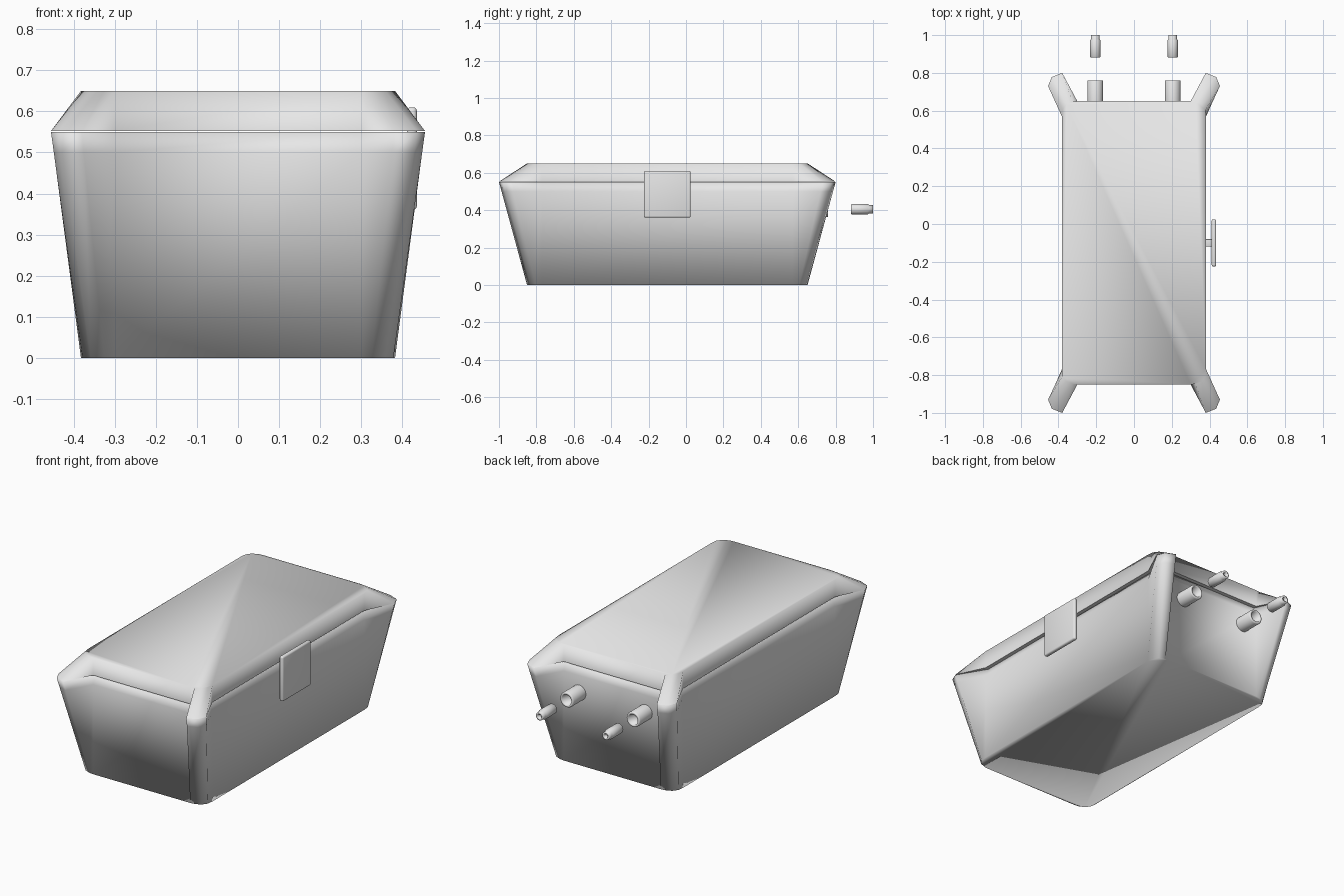
import bpy, bmesh, math

if "Cube" in bpy.data.objects:
    bpy.data.objects.remove(bpy.data.objects["Cube"])

mat = bpy.data.materials.new("light_grey")
mat.diffuse_color = (0.8, 0.8, 0.8, 1)
mat.use_nodes = True
mat.node_tree.nodes["Principled BSDF"].inputs["Base Color"].default_value = mat.diffuse_color

YC = -0.10                      # body centre along y
# one corner in plan: wall end, three tip points, wall end
PLAIN = [(0.382, 0.67), (0.378, 0.705), (0.358, 0.733), (0.325, 0.747), (0.30, 0.75)]
FLARE = [(0.38, 0.67), (0.455, 0.83), (0.435, 0.878), (0.38, 0.90), (0.30, 0.75)]


def finish(name, bm):
    bmesh.ops.recalc_face_normals(bm, faces=bm.faces)
    me = bpy.data.meshes.new(name)
    bm.to_mesh(me)
    bm.free()
    me.materials.append(mat)
    ob = bpy.data.objects.new(name, me)
    bpy.context.collection.objects.link(ob)
    return ob


def section(t, inset=0.0):
    """Closed outline with four horned corners; t blends plain to flared."""
    c = [(a[0] + (b[0] - a[0]) * t, a[1] + (b[1] - a[1]) * t) for a, b in zip(PLAIN, FLARE)]
    c[0] = (c[0][0] - inset, c[0][1])
    c[4] = (c[4][0], c[4][1] - inset)
    r = c[::-1]
    return (c + [(-x, y) for x, y in r] + [(-x, -y) for x, y in c] + [(x, -y) for x, y in r])


def loft(name, levels, sharp_bottom=False):
    bm = bmesh.new()
    rings = [[bm.verts.new((x, y + YC, z)) for x, y in section(t, i)] for z, t, i in levels]
    n = len(rings[0])
    for a, b in zip(rings, rings[1:]):
        for k in range(n):
            bm.faces.new((a[k], a[(k + 1) % n], b[(k + 1) % n], b[k]))
    low = bm.faces.new(rings[0][::-1])
    bm.faces.new(rings[-1])
    for f in bm.faces:
        f.smooth = True
    if sharp_bottom:
        for e in low.edges:
            e.smooth = False
    return finish(name, bm)


# tub with corner posts flaring outwards, and lid with sloping horned corners
loft("tub", [(0, 0, 0), (0.5, 0.5 / 0.55, 0), (0.55, 1, 0.02)])
loft("lid", [(0.552, 1, 0), (0.65, 0, 0)], True)


def turned(name, profile, x, z, seg=32):
    """Profile of (radius, y) turned about a y-parallel axis."""
    bm = bmesh.new()
    rings = []
    for r, y in profile:
        rings.append([bm.verts.new((x + r * math.cos(2 * math.pi * k / seg), y,
                                    z + r * math.sin(2 * math.pi * k / seg))) for k in range(seg)])
    for a, b in zip(rings, rings[1:]):
        for k in range(seg):
            f = bm.faces.new((a[k], a[(k + 1) % seg], b[(k + 1) % seg], b[k]))
            f.smooth = True
    bm.faces.new(rings[0])
    bm.faces.new(rings[-1])
    for e in bm.edges:
        if len(e.link_faces) == 2 and e.calc_face_angle(0) > 0.7:
            e.smooth = False
    return finish(name, bm)


# rear sockets and the loose plugs behind them
for side, x in (("left", -0.205), ("right", 0.205)):
    turned("socket_" + side, [(0.042, 0.64), (0.042, 0.755), (0.039, 0.76), (0.029, 0.76),
                              (0.029, 0.69)], x, 0.405)
    turned("plug_" + side, [(0.025, 0.882), (0.028, 0.886), (0.028, 0.972), (0.022, 0.98),
                            (0.022, 1.0), (0.012, 1.0), (0.012, 0.975)], x, 0.405)


def box(name, lo, hi, bevel):
    bm = bmesh.new()
    bmesh.ops.create_cube(bm, size=1)
    for v in bm.verts:
        v.co = [(a + b) / 2 + c * (b - a) for a, b, c in zip(lo, hi, v.co)]
    bmesh.ops.bevel(bm, geom=bm.edges[:], offset=bevel, segments=3, affect='EDGES', profile=0.5)
    for f in bm.faces:
        f.smooth = True
    for e in bm.edges:
        if e.calc_face_angle(0) > 0.7:
            e.smooth = False
    return finish(name, bm)


# side plate on a short stem
box("side_plate", (0.411, -0.225, 0.36), (0.435, 0.025, 0.61), 0.009)
box("plate_stem", (0.36, -0.12, 0.465), (0.415, -0.08, 0.505), 0.004)
